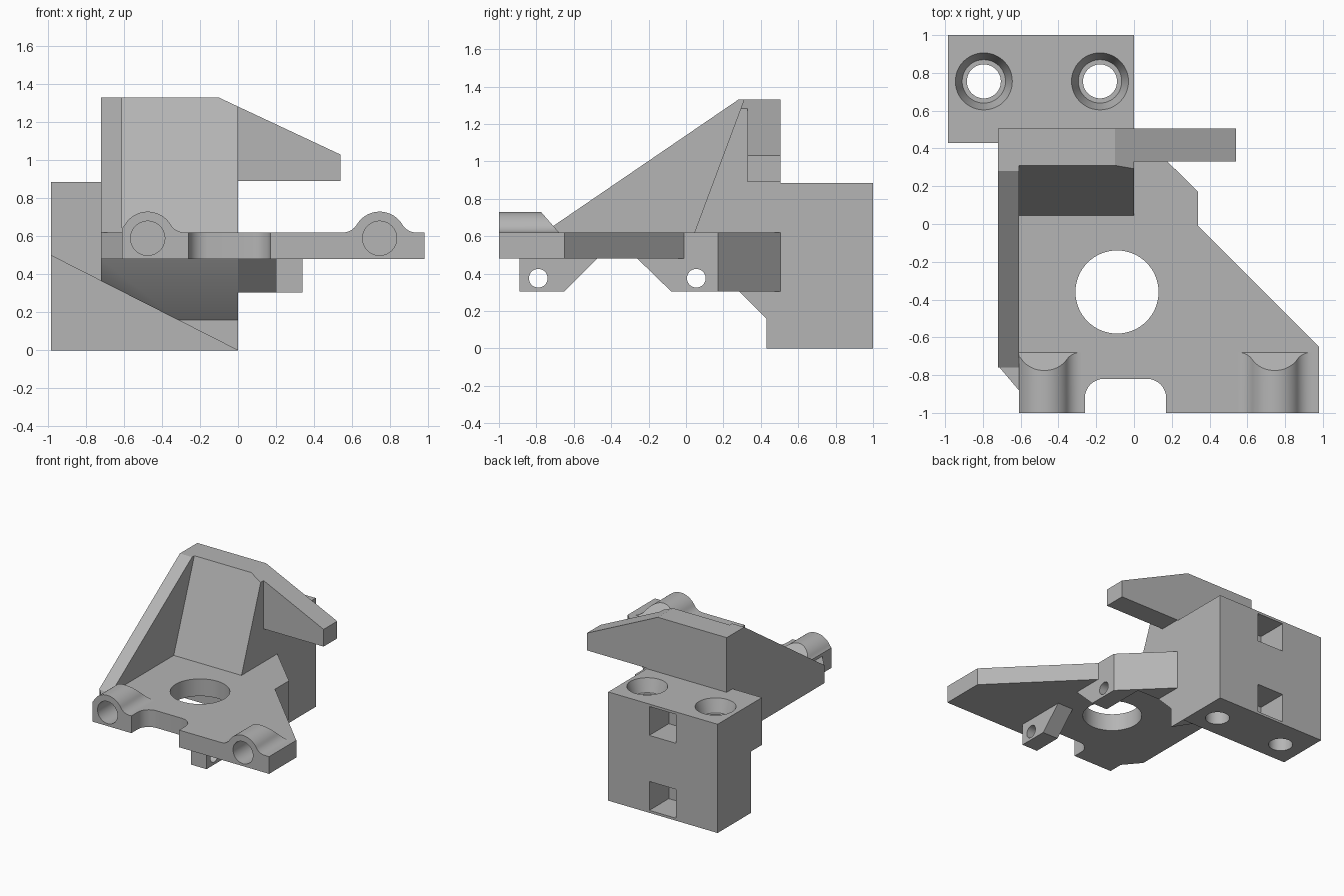
import bpy
import bmesh
from math import sin, cos, pi, radians, atan2
from mathutils import Vector

default = bpy.data.objects.get("Cube")
if default:
    bpy.data.objects.remove(default, do_unlink=True)

grey = bpy.data.materials.new("plain grey")
grey.use_nodes = True
COLOUR = (0.46, 0.46, 0.46, 1)
grey.diffuse_color = COLOUR
grey.node_tree.nodes["Principled BSDF"].inputs["Base Color"].default_value = COLOUR


def place(u, v, w, axis):
    """Map profile coordinates (u, v) and depth w to space."""
    return Vector({"x": (w, u, v), "y": (u, w, v), "z": (u, v, w)}[axis])


def loft(name, low, high, axis, a, b):
    bm = bmesh.new()
    bottom = [bm.verts.new(place(u, v, a, axis)) for u, v in low]
    top = [bm.verts.new(place(u, v, b, axis)) for u, v in high]
    bm.faces.new(bottom)
    bm.faces.new(top)
    n = len(low)
    for i in range(n):
        j = (i + 1) % n
        bm.faces.new((bottom[i], bottom[j], top[j], top[i]))
    bmesh.ops.recalc_face_normals(bm, faces=bm.faces)
    mesh = bpy.data.meshes.new(name)
    bm.to_mesh(mesh)
    bm.free()
    mesh.materials.append(grey)
    ob = bpy.data.objects.new(name, mesh)
    bpy.context.collection.objects.link(ob)
    return ob


def prism(name, pts, axis, a, b):
    return loft(name, pts, pts, axis, a, b)


def arc(cx, cy, r, start, end, steps):
    angles = [radians(start + (end - start) * i / steps) for i in range(steps + 1)]
    return [(cx + r * cos(t), cy + r * sin(t)) for t in angles]


def circle(cx, cy, r, n=48):
    return arc(cx, cy, r, 0, 360, n)[:-1]


def rect(u0, v0, u1, v1):
    return [(u0, v0), (u1, v0), (u1, v1), (u0, v1)]


def boolean(ob, cutters, operation="DIFFERENCE"):
    """Apply the cutters to the part, then remove them."""
    bpy.context.view_layer.objects.active = ob
    for cutter in cutters:
        mod = ob.modifiers.new("cut", "BOOLEAN")
        mod.operation = operation
        mod.solver = "EXACT"
        mod.object = cutter
        bpy.ops.object.modifier_apply(modifier=mod.name)
        bpy.data.objects.remove(cutter, do_unlink=True)


parts = []
BEARINGS = (("right", -0.475), ("left", 0.745))


def bearing_hole(x):
    return prism("cutter", circle(x, 0.59, 0.09), "y", -1.1, -0.8)


# Base plate with rounded front notch and large round hole
outline = [(-0.61, -1), (-0.26, -1)]
outline += arc(-0.16, -0.92, 0.1, 180, 90, 8)
outline += arc(0.07, -0.92, 0.1, 90, 0, 8)
outline += [(0.17, -1), (0.98, -1), (0.98, -0.65), (0.34, -0.01), (0.34, 0.17),
            (0, 0.505), (-0.72, 0.505), (-0.72, -0.75), (-0.61, -0.88)]
plate = prism("base_plate", outline, "z", 0.48, 0.62)
boolean(plate, [prism("cutter", circle(-0.09, -0.36, 0.22, 64), "z", 0.3, 0.8)]
        + [bearing_hole(x) for _, x in BEARINGS])
parts.append(plate)

# Rod sockets: round humps blended into the plate, sloped at the back
R, FILLET, HALF = 0.14, 0.088, 0.195
blend = math_angle = atan2(0.03 + FILLET, HALF) * 180 / pi
for side, x in BEARINGS:
    pts = arc(x + HALF, 0.62 + FILLET, FILLET, 270, 180 + blend, 8)
    pts += arc(x, 0.59, R, blend, 180 - blend, 24)[1:-1]
    pts += arc(x - HALF, 0.62 + FILLET, FILLET, -blend, -90, 8)
    hump = prism(side + "_rod_socket", pts, "y", -1, -0.67)
    slope = [(-0.78, 0.735), (-0.675, 0.615), (-0.5, 0.615), (-0.5, 0.9), (-0.78, 0.9)]
    cuts = [prism("cutter", slope, "x", x - 0.4, x + 0.4), bearing_hole(x)]
    if side == "right":
        cuts.append(prism("cutter", rect(-0.9, -1.2, -0.61, -0.5), "z", 0.5, 0.9))
    boolean(hump, cuts)
    parts.append(hump)


def under_cut():
    """Diagonal relief below the front of the mounting block."""
    return prism("cutter", [(-1.2, 0.609), (0.2, -0.102), (-1.2, -0.102)], "y", -0.2, 0.57)


# Upright core: steep front ramp and overhanging underside
core = prism("upright_core", [(0.045, 0.62), (0.11, 0.48), (0.43, 0.16), (0.505, 0.16),
                              (0.505, 1.33), (0.31, 1.33)], "x", -0.72, 0)
top_slope = [(-0.1, 1.33), (0.2, 1.189), (0.2, 1.5), (-0.1, 1.5)]
boolean(core, [under_cut(), prism("cutter", top_slope, "y", 0, 0.8)])
parts.append(core)

# Triangular side gusset
parts.append(prism("side_gusset", [(-0.76, 0.62), (0.28, 1.33), (0.31, 1.33), (0.045, 0.62)],
                   "x", -0.72, -0.61))

# Arm reaching out from the upright
parts.append(prism("side_arm", [(0, 1.283), (0.54, 1.03), (0.54, 0.89), (0, 0.89)],
                   "y", 0.33, 0.505))

# Mounting block with countersunk bolt holes and nut pockets
block = prism("mounting_block", rect(-0.985, 0.43, 0, 1), "z", 0, 0.885)
cuts = [under_cut()]
for x in (-0.795, -0.18):
    cuts.append(prism("cutter", circle(x, 0.755, 0.09), "z", -0.2, 1.1))
    cuts.append(loft("cutter", circle(x, 0.755, 0.115), circle(x, 0.755, 0.156), "z", 0.78, 0.9))
for z in (0.02, 0.63):
    cuts.append(prism("cutter", rect(-0.61, z, -0.37, z + 0.235), "y", 0.75, 1.2))
boolean(block, cuts)
parts.append(block)

# Hinge lugs under the plate
lugs = (("front_lug", [(-0.89, 0.48), (-0.89, 0.305), (-0.65, 0.305), (-0.475, 0.48)], -0.79),
        ("rear_lug", [(-0.26, 0.48), (-0.08, 0.305), (0.17, 0.305), (0.17, 0.48)], 0.055))
for name, pts, y in lugs:
    lug = prism(name, pts, "x", 0.2, 0.34)
    boolean(lug, [prism("cutter", circle(y, 0.375, 0.05, 32), "x", 0, 0.6)])
    parts.append(lug)

# Corner brace joining the rear lug to the upright
brace = prism("corner_brace", [(0.11, 0.48), (0.285, 0.305), (0.505, 0.305), (0.505, 0.48)],
              "x", 0, 0.34)
corner = [(-0.1, 0), (0.2, 0), (0.2, 0.17), (0.34, 0.17), (0, 0.505), (-0.1, 0.505)]
boolean(brace, [prism("cutter", corner, "z", 0.2, 0.6)], "INTERSECT")
parts.append(brace)
parts.append(prism("lug_heel", [(0.2, 0.17), (0.34, 0.17), (0.2, 0.308)], "z", 0.305, 0.48))

# Smooth the round surfaces, keep the edges sharp
bpy.ops.object.select_all(action="DESELECT")
for ob in parts:
    ob.select_set(True)
bpy.context.view_layer.objects.active = parts[0]
bpy.ops.object.shade_smooth_by_angle(angle=radians(25))
